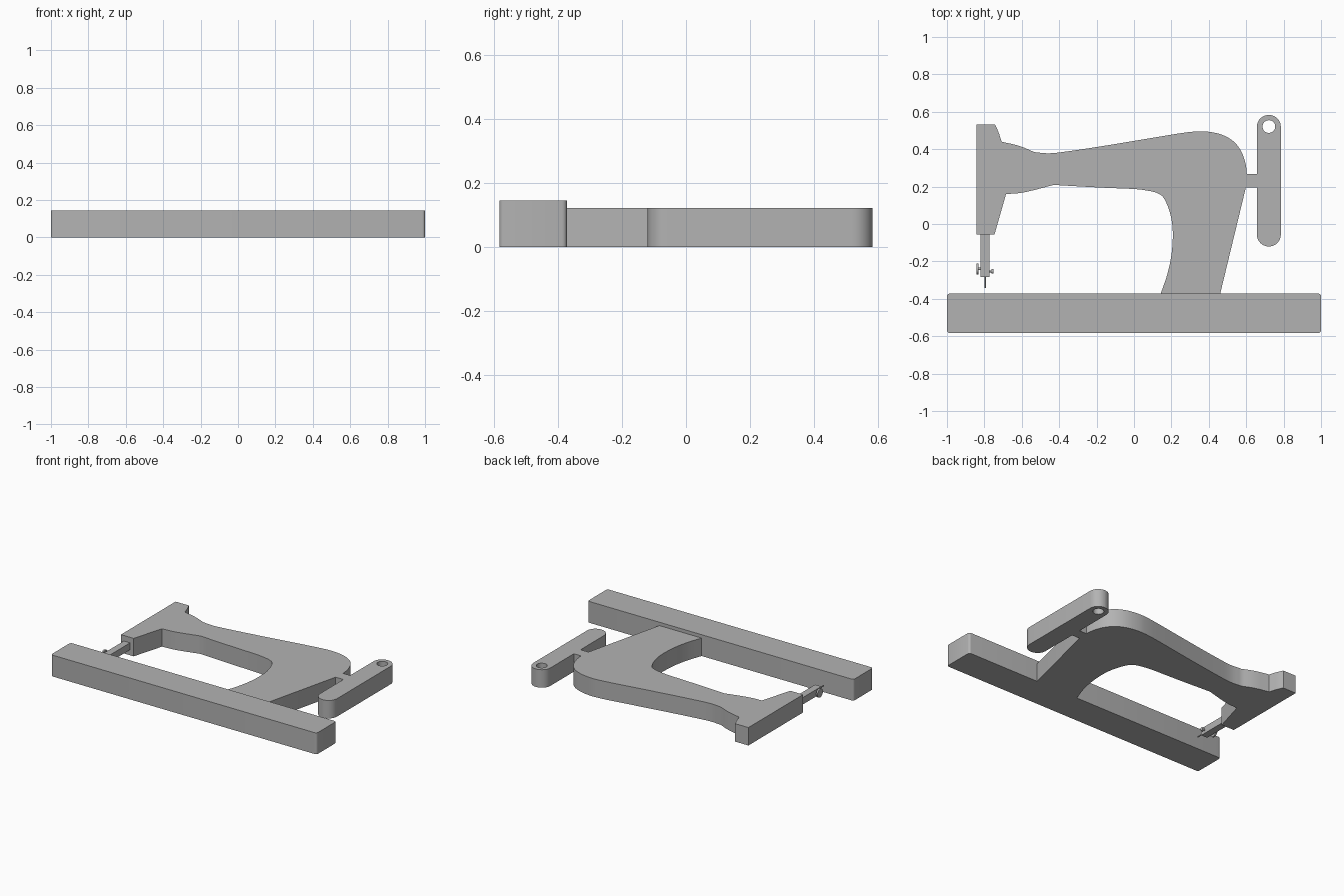
import bpy
import bmesh
from math import cos, sin, pi
from mathutils import Vector

if "Cube" in bpy.data.objects:
    bpy.data.objects.remove(bpy.data.objects["Cube"], do_unlink=True)

grey = bpy.data.materials.new("plain grey")
grey.use_nodes = True
grey.diffuse_color = (0.45, 0.45, 0.45, 1)
grey.node_tree.nodes["Principled BSDF"].inputs["Base Color"].default_value = grey.diffuse_color

BODY_HEIGHT = 0.122
BASE_HEIGHT = 0.145
MID = BODY_HEIGHT / 2


def finish(obj, name):
    """Name, colour and shade a finished part."""
    obj.name = name
    obj.data.name = name
    obj.data.materials.clear()
    obj.data.materials.append(grey)
    bpy.ops.object.select_all(action="DESELECT")
    obj.select_set(True)
    bpy.context.view_layer.objects.active = obj
    bpy.ops.object.shade_smooth_by_angle(angle=pi / 6)


def extrude_outline(name, loops, height):
    """Fill closed outlines (inner ones become holes) and extrude them up from the ground."""
    curve = bpy.data.curves.new(name, "CURVE")
    curve.dimensions = "2D"
    curve.fill_mode = "BOTH"
    curve.extrude = height / 2
    for loop in loops:
        spline = curve.splines.new("POLY")
        spline.points.add(len(loop) - 1)
        for point, (x, y) in zip(spline.points, loop):
            point.co = (x, y, 0, 1)
        spline.use_cyclic_u = True
    source = bpy.data.objects.new(name, curve)
    bpy.context.collection.objects.link(source)
    bpy.context.view_layer.update()
    mesh = bpy.data.meshes.new_from_object(source)
    bpy.data.objects.remove(source, do_unlink=True)
    bpy.data.curves.remove(curve)
    bm = bmesh.new()
    bm.from_mesh(mesh)
    bmesh.ops.remove_doubles(bm, verts=bm.verts, dist=0.0001)
    bmesh.ops.translate(bm, verts=bm.verts, vec=(0, 0, height / 2))
    bmesh.ops.recalc_face_normals(bm, faces=bm.faces)
    bm.to_mesh(mesh)
    bm.free()
    obj = bpy.data.objects.new(name, mesh)
    bpy.context.collection.objects.link(obj)
    finish(obj, name)


def smooth_run(points, steps=5):
    """Smooth curve through the points, with sharp ends."""
    pts = [Vector(p) for p in points]
    if len(pts) == 2:
        return pts
    pts = [2 * pts[0] - pts[1]] + pts + [2 * pts[-1] - pts[-2]]
    out = []
    for a, b, c, d in zip(pts, pts[1:], pts[2:], pts[3:]):
        for i in range(steps):
            t = i / steps
            out.append(b + (c - a) * t / 2 + (a - 2.5 * b + 2 * c - d / 2) * t ** 2
                       + (1.5 * (b - c) + (d - a) / 2) * t ** 3)
    return out + [pts[-2]]


def arc(cx, cy, radius, start, end, steps):
    angles = [start + (end - start) * i / steps for i in range(steps + 1)]
    return [(cx + radius * cos(a), cy + radius * sin(a)) for a in angles]


def rounded_rectangle(x0, x1, y0, y1, radius, steps):
    corners = [(x1 - radius, y1 - radius), (x0 + radius, y1 - radius),
               (x0 + radius, y0 + radius), (x1 - radius, y0 + radius)]
    loop = []
    for i, (cx, cy) in enumerate(corners):
        loop += arc(cx, cy, radius, i * pi / 2, (i + 1) * pi / 2, steps)
    return loop


def box(name, x0, x1, y0, y1, z0, z1):
    bpy.ops.mesh.primitive_cube_add(size=1, location=((x0 + x1) / 2, (y0 + y1) / 2, (z0 + z1) / 2))
    obj = bpy.context.object
    for v in obj.data.vertices:
        v.co = (v.co.x * (x1 - x0), v.co.y * (y1 - y0), v.co.z * (z1 - z0))
    finish(obj, name)


def rod(name, start, end, radius):
    start, end = Vector(start), Vector(end)
    axis = end - start
    bpy.ops.mesh.primitive_cylinder_add(vertices=24, radius=radius, depth=axis.length,
                                        location=(start + end) / 2,
                                        rotation=axis.to_track_quat("Z", "Y").to_euler())
    finish(bpy.context.object, name)


# Bed of the machine
extrude_outline("base", [rounded_rectangle(-1, 1, -0.583, -0.372, 0.015, 4)], BASE_HEIGHT)

# Head, arm and column as one silhouette, run by run between sharp corners
runs = [
    [(-0.842, 0.532), (-0.743, 0.532)],
    [(-0.743, 0.532), (-0.724, 0.49), (-0.708, 0.44)],
    [(-0.708, 0.44), (-0.612, 0.417), (-0.532, 0.384)],
    [(-0.532, 0.384), (-0.45, 0.378), (-0.344, 0.39), (-0.184, 0.414), (0, 0.444),
     (0.19, 0.476), (0.3, 0.492), (0.378, 0.495), (0.459, 0.481), (0.523, 0.449),
     (0.566, 0.401), (0.593, 0.337), (0.603, 0.267), (0.598, 0.195)],
    [(0.598, 0.195), (0.461, -0.372)],
    [(0.143, -0.372), (0.18, -0.262), (0.202, -0.15), (0.207, -0.03), (0.191, 0.064),
     (0.159, 0.139), (0.122, 0.166), (0.068, 0.179), (0, 0.187), (-0.184, 0.195),
     (-0.43, 0.209)],
    [(-0.43, 0.209), (-0.532, 0.182), (-0.607, 0.166), (-0.684, 0.16)],
    [(-0.746, -0.056), (-0.842, -0.056)],
]
outline = []
for run in runs:
    for p in smooth_run(run):
        if not outline or (Vector(p) - Vector(outline[-1])).length > 0.001:
            outline.append(p)
extrude_outline("body", [outline], BODY_HEIGHT)

# Hand wheel seen edge-on, with its round hole and short axle
wheel = rounded_rectangle(0.657, 0.785, -0.12, 0.583, 0.0635, 10)
hole = arc(0.721, 0.521, 0.034, 0, 2 * pi, 32)[:-1]
extrude_outline("hand_wheel", [wheel, hole], BODY_HEIGHT)
box("wheel_axle", 0.59, 0.66, 0.195, 0.267, 0, BODY_HEIGHT)

# Needle bar, needle and clamp screws
box("needle_bar", -0.82, -0.773, -0.283, -0.05, MID - 0.0235, MID + 0.0235)
rod("needle", (-0.796, -0.342, MID), (-0.796, -0.28, MID), 0.004)
rod("left_screw_stem", (-0.832, -0.24, MID), (-0.815, -0.24, MID), 0.007)
rod("left_screw_head", (-0.842, -0.24, MID), (-0.831, -0.24, MID), 0.029)
rod("right_screw_stem", (-0.778, -0.253, MID), (-0.76, -0.253, MID), 0.005)
rod("right_screw_head", (-0.762, -0.253, MID), (-0.75, -0.253, MID), 0.012)
